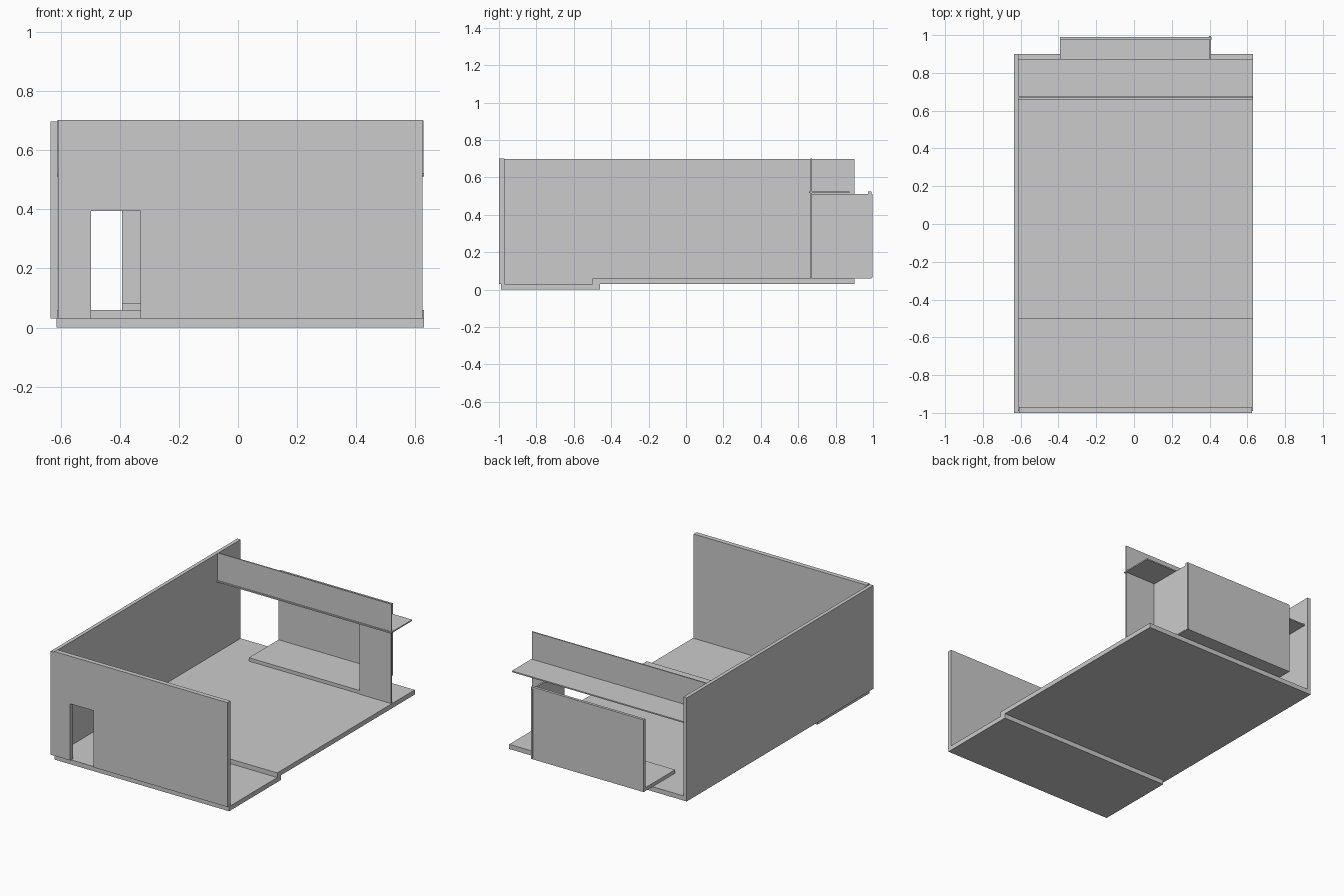
import bpy, bmesh

if "Cube" in bpy.data.objects:
    bpy.data.objects.remove(bpy.data.objects["Cube"])


def box(name, x, y, z):
    """Axis-aligned slab from (min, max) pairs."""
    bm = bmesh.new()
    bmesh.ops.create_cube(bm, size=1)
    for v in bm.verts:
        v.co = [(r[0] + r[1]) / 2 + c * (r[1] - r[0]) for c, r in zip(v.co, (x, y, z))]
    finish(name, bm)


def panel(name, outline, y0, y1):
    """Wall cut from an x/z outline and extruded along y."""
    bm = bmesh.new()
    face = bm.faces.new([bm.verts.new((x, y0, z)) for x, z in outline])
    ext = bmesh.ops.extrude_face_region(bm, geom=[face])
    for v in ext["geom"]:
        if isinstance(v, bmesh.types.BMVert):
            v.co.y = y1
    finish(name, bm)


def finish(name, bm):
    bmesh.ops.recalc_face_normals(bm, faces=bm.faces)
    mesh = bpy.data.meshes.new(name)
    bm.to_mesh(mesh)
    bm.free()
    bpy.context.collection.objects.link(bpy.data.objects.new(name, mesh))


# Floors: lower entrance slab and raised main room
box("entrance_floor", (-0.615, 0.63), (-0.99, -0.46), (0, 0.03))
box("main_floor", (-0.615, 0.63), (-0.50, 0.90), (0.03, 0.06))

# Long side wall
box("left_wall", (-0.635, -0.611), (-1.0, 0.90), (0.03, 0.697))

# Front wall with doorway
panel("front_wall", [(-0.61, 0.03), (-0.497, 0.03), (-0.497, 0.395), (-0.33, 0.395),
                     (-0.33, 0.03), (0.625, 0.03), (0.625, 0.702), (-0.61, 0.702)],
      -1.0, -0.97)

# Back wall: header, right-hand panel and outside ledge
box("back_header", (-0.613, 0.627), (0.666, 0.674), (0.51, 0.70))
box("back_right_panel", (0.40, 0.625), (0.666, 0.674), (0.06, 0.515))
box("back_ledge", (-0.613, 0.63), (0.657, 0.873), (0.515, 0.523))

# Projecting bay: floor, side and rear, open on the left
box("bay_floor", (-0.392, 0.405), (0.67, 0.985), (0.06, 0.082))
box("bay_side", (0.398, 0.408), (0.67, 0.996), (0.065, 0.512))
box("bay_rear", (-0.392, 0.41), (0.973, 0.991), (0.06, 0.525))
